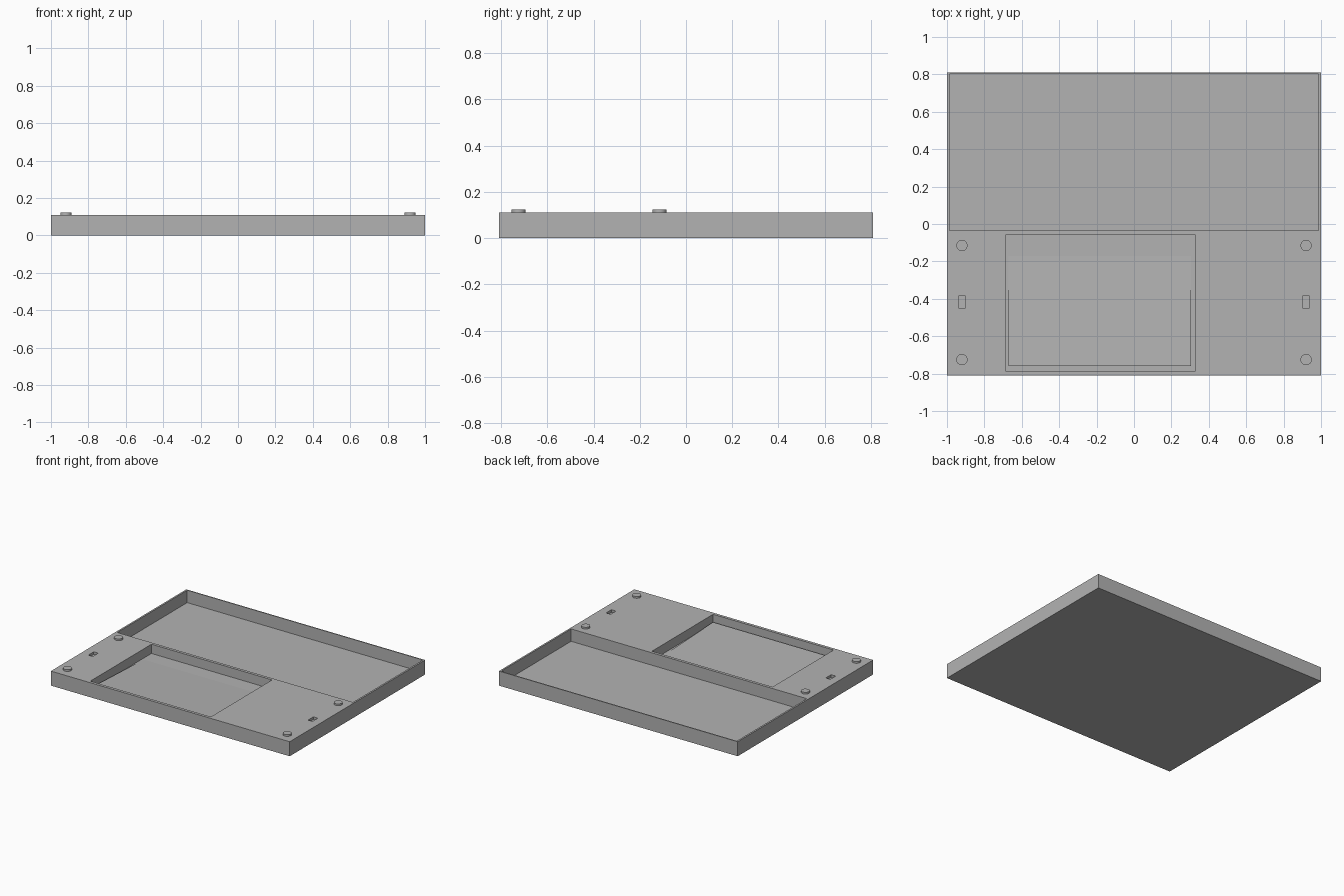
import bpy
import bmesh
import math
from mathutils import Matrix, Vector

old = bpy.data.objects.get("Cube")
if old:
    bpy.data.objects.remove(old, do_unlink=True)

# One flat grey for everything
grey = bpy.data.materials.new("grey")
grey.use_nodes = True
colour = (0.45, 0.45, 0.45, 1)
grey.diffuse_color = colour
grey.node_tree.nodes["Principled BSDF"].inputs["Base Color"].default_value = colour

TOP = 0.11
FLOOR = 0.04


def add_box(bm, lo, hi):
    lo, hi = Vector(lo), Vector(hi)
    size = Matrix.Diagonal((*(hi - lo), 1))
    bmesh.ops.create_cube(bm, size=1, matrix=Matrix.Translation((lo + hi) / 2) @ size)


def make_object(name, bm):
    mesh = bpy.data.meshes.new(name)
    bm.to_mesh(mesh)
    bm.free()
    mesh.materials.append(grey)
    obj = bpy.data.objects.new(name, mesh)
    bpy.context.collection.objects.link(obj)
    return obj


# Base slab
bm = bmesh.new()
add_box(bm, (-1, -0.81, 0), (1, 0.81, TOP))
base = make_object("base", bm)

# Recesses: rear tray, front pocket and two side slots
bm = bmesh.new()
add_box(bm, (-0.987, -0.035, 0.016), (0.987, 0.802, 0.2))
add_box(bm, (-0.685, -0.788, FLOOR), (0.325, -0.057, 0.2))
for x in (-0.92, 0.92):
    add_box(bm, (x - 0.019, -0.45, TOP - 0.02), (x + 0.019, -0.385, 0.2))
cutter = make_object("recess_cutter", bm)
cutter.hide_render = True

cut = base.modifiers.new("recesses", 'BOOLEAN')
cut.object = cutter
cut.operation = 'DIFFERENCE'
cut.solver = 'EXACT'
bpy.context.view_layer.objects.active = base
bpy.ops.object.modifier_apply(modifier=cut.name)
bpy.data.objects.remove(cutter, do_unlink=True)

# Sloping plate in the pocket, sinking into the floor toward the rear
bm = bmesh.new()
add_box(bm, (-0.672, -0.76, 0.02), (0.306, -0.17, FLOOR))
for v in bm.verts:
    if v.co.y < -0.5 and v.co.z > 0.03:
        v.co.z = 0.066
make_object("pocket_plate", bm)

# Round pegs near the corners of the front deck
for side, x in (("right", -0.92), ("left", 0.92)):
    for end, y in (("front", -0.725), ("rear", -0.115)):
        bm = bmesh.new()
        bmesh.ops.create_cone(bm, cap_ends=True, segments=32, radius1=0.03, radius2=0.03,
                              depth=0.023, matrix=Matrix.Translation((x, y, 0.1115)))
        peg = make_object(f"{end}_{side}_peg", bm)
        bpy.ops.object.select_all(action='DESELECT')
        peg.select_set(True)
        bpy.context.view_layer.objects.active = peg
        bpy.ops.object.shade_smooth_by_angle(angle=math.radians(30))
